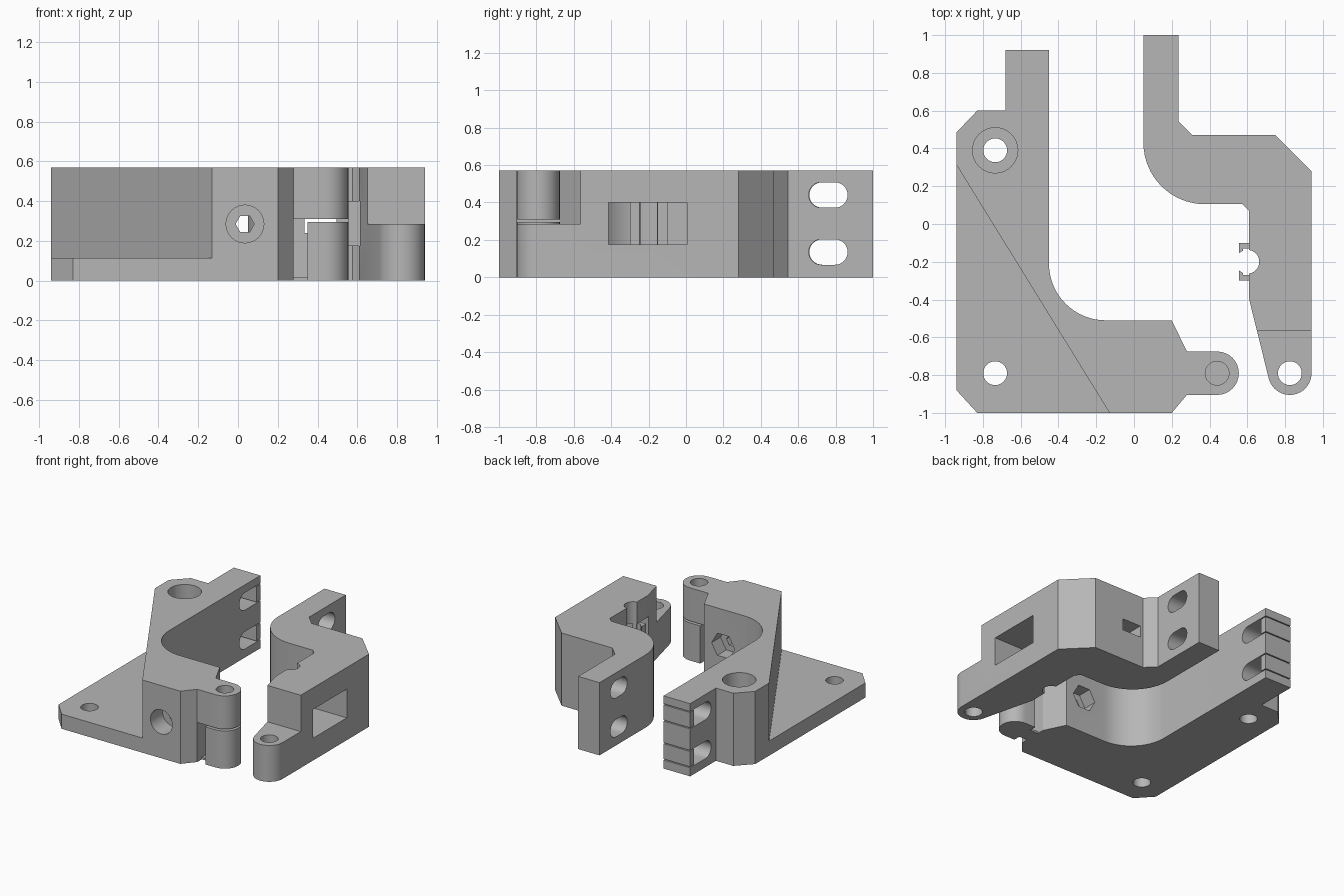
import bpy, bmesh
from math import cos, sin, pi, radians

cube = bpy.data.objects.get("Cube")
if cube:
    bpy.data.objects.remove(cube)

grey = bpy.data.materials.new("plain grey")
grey.use_nodes = True
grey.diffuse_color = (0.47, 0.47, 0.47, 1)
grey.node_tree.nodes["Principled BSDF"].inputs["Base Color"].default_value = (0.47, 0.47, 0.47, 1)

TOP = 0.57


def arc(cx, cy, r, start, end, n=16):
    """Points on an arc, angles in degrees."""
    steps = [radians(start + (end - start) * i / n) for i in range(n + 1)]
    return [(cx + r * cos(t), cy + r * sin(t)) for t in steps]


def ring(cx, cy, r, n=32):
    return arc(cx, cy, r, 0, 360 - 360 / n, n - 1)


def rect(a0, a1, b0, b1):
    return [(a0, b0), (a1, b0), (a1, b1), (a0, b1)]


def stadium(cx, cy, half, r):
    return arc(cx + half, cy, r, -90, 90) + arc(cx - half, cy, r, 90, 270)


def prism(name, outline, lo, hi, axis="z"):
    """Extrude a flat outline between lo and hi along an axis."""
    place = {"x": lambda a, b, h: (h, a, b),
             "y": lambda a, b, h: (a, h, b),
             "z": lambda a, b, h: (a, b, h)}[axis]
    bm = bmesh.new()
    low = [bm.verts.new(place(a, b, lo)) for a, b in outline]
    high = [bm.verts.new(place(a, b, hi)) for a, b in outline]
    bm.faces.new(low)
    bm.faces.new(high)
    for i in range(len(low)):
        j = (i + 1) % len(low)
        bm.faces.new((low[i], low[j], high[j], high[i]))
    bmesh.ops.recalc_face_normals(bm, faces=bm.faces)
    mesh = bpy.data.meshes.new(name)
    bm.to_mesh(mesh)
    bm.free()
    mesh.materials.append(grey)
    obj = bpy.data.objects.new(name, mesh)
    bpy.context.collection.objects.link(obj)
    return obj


def cut(obj, outline, lo, hi, axis="z"):
    """Subtract a prism from an object."""
    cutter = prism("cutter", outline, lo, hi, axis)
    cutter.hide_render = True
    mod = obj.modifiers.new("cut", "BOOLEAN")
    mod.operation = "DIFFERENCE"
    mod.solver = "EXACT"
    mod.object = cutter
    bpy.context.view_layer.update()
    result = bpy.data.meshes.new_from_object(
        obj.evaluated_get(bpy.context.evaluated_depsgraph_get()))
    obj.modifiers.clear()
    obj.data = result
    bpy.data.objects.remove(cutter)


def smooth(obj):
    bpy.ops.object.select_all(action="DESELECT")
    obj.select_set(True)
    bpy.context.view_layer.objects.active = obj
    bpy.ops.object.shade_smooth_by_angle(angle=radians(25))


# Mounting bracket: base plate with a tall curved wall
bracket = prism("mounting_bracket",
                [(-0.94, -0.88), (-0.83, -1), (0.2, -1), (0.28, -0.905)]
                + arc(0.44, -0.79, 0.115, -90, 90)
                + [(0.28, -0.675), (0.2, -0.51)]
                + arc(-0.15, -0.21, 0.3, 270, 180)
                + [(-0.45, 0.92), (-0.68, 0.92), (-0.68, 0.6), (-0.83, 0.6), (-0.94, 0.485)],
                0, TOP)
# Diagonal step down to the plate
cut(bracket, [(-1.006, 0.42), (-0.068, -1.1), (-1.2, -1.1), (-1.2, 0.42)], 0.115, 1)
# Screw holes, one counterbored
for y in (0.39, -0.79):
    cut(bracket, ring(-0.735, y, 0.063), -0.1, 1)
cut(bracket, ring(-0.735, 0.39, 0.12), 0.115, 1)
# Hinge: upper knuckle with pin hole
cut(bracket, rect(0.28, 0.6, -0.95, -0.6), -0.1, 0.31)
cut(bracket, ring(0.44, -0.79, 0.063), 0.3, 1)
# Clamp bolt hole, round head recess and hexagonal nut recess
cut(bracket, ring(0.035, 0.285, 0.047, 6), -1.1, -0.4, "y")
cut(bracket, ring(0.035, 0.285, 0.095), -1.1, -0.85, "y")
cut(bracket, ring(0.035, 0.285, 0.1, 6), -0.62, -0.4, "y")
# Open slots in the end of the arm
for z in (0.135, 0.44):
    cut(bracket, arc(0.728, z, 0.068, 90, 270) + [(1, z - 0.068), (1, z + 0.068)],
        -0.8, -0.3, "x")
smooth(bracket)

# Infill blocks closing the slot mouths, with a hairline gap
for label, z in (("lower", 0.135), ("upper", 0.44)):
    prism(label + "_slot_infill", rect(0.87, 0.92, z - 0.06, z + 0.06), -0.68, -0.45, "x")

# Print support under the knuckle and its small tie
support = prism("knuckle_support", arc(0.44, -0.79, 0.115, -90, 90)
                + [(0.35, -0.675), (0.35, -0.905)], 0, 0.295)
smooth(support)
prism("support_tie", rect(0.27, 0.36, -0.85, -0.73), 0, 0.016)

# Swinging arm with lower knuckle
swing = prism("swing_arm",
              [(0.05, 1)] + arc(0.375, 0.43, 0.325, 180, 270)
              + [(0.575, 0.105), (0.61, 0.07), (0.61, -0.4)]
              + arc(0.825, -0.79, 0.115, 194, 360)
              + [(0.94, 0.28), (0.75, 0.47), (0.31, 0.47), (0.235, 0.545), (0.235, 1)],
              0, TOP)
cut(swing, rect(0.5, 1.1, -1, -0.565), 0.285, 1)
cut(swing, ring(0.825, -0.79, 0.063), -0.1, 1)
# Through slots in the arm
for z in (0.135, 0.44):
    cut(swing, stadium(0.76, z, 0.036, 0.068), -0.1, 0.4, "x")
# Bolt passage, side window and vertical rod channel
cut(swing, rect(0.335, 0.495, 0.24, 0.33), 0, 0.6, "y")
cut(swing, rect(-0.415, 0.005, 0.175, 0.4), 0.5, 1.1, "x")
cut(swing, ring(0.6, -0.2, 0.063), -0.1, 1)
smooth(swing)

# Split clip inside the window
clip = prism("rod_clip", rect(0.555, 0.64, -0.3, -0.1), 0.175, 0.4)
cut(clip, ring(0.6, -0.2, 0.063), 0, 1)
cut(clip, rect(0.5, 0.6, -0.235, -0.165), 0, 1)
for y in (-0.25, -0.15):
    cut(clip, rect(0.577, 0.612, y - 0.02, y + 0.02), 0, 1)
smooth(clip)
